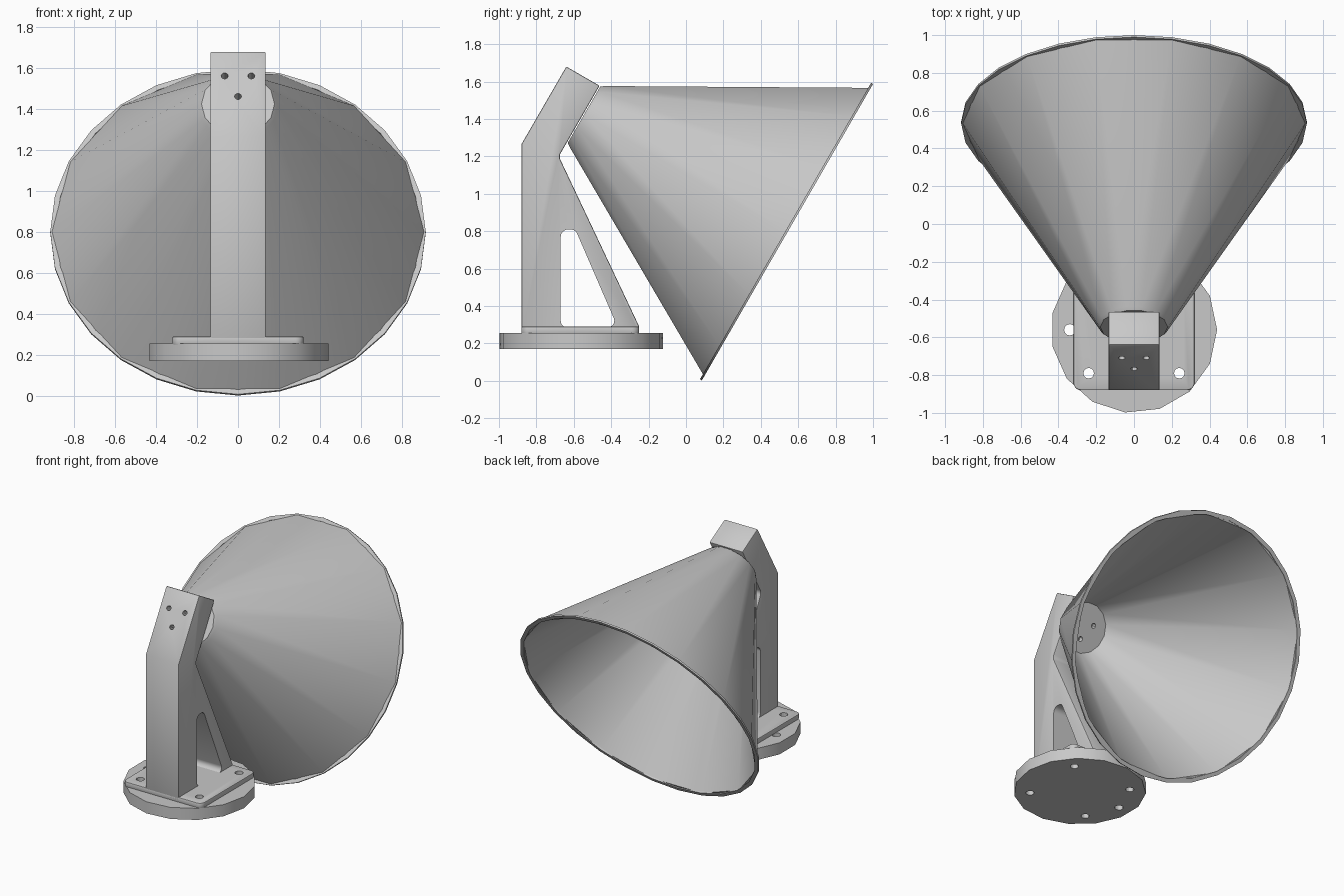
import bpy, bmesh
from math import pi, sin, cos, tan, radians
from mathutils import Vector, Matrix

if "Cube" in bpy.data.objects:
    bpy.data.objects.remove(bpy.data.objects["Cube"])

grey = bpy.data.materials.new("light_grey")
grey.use_nodes = True
COLOUR = (0.58, 0.58, 0.58, 1)
grey.diffuse_color = COLOUR
grey.node_tree.nodes["Principled BSDF"].inputs["Base Color"].default_value = COLOUR


def finish(bm, name):
    bmesh.ops.recalc_face_normals(bm, faces=bm.faces)
    me = bpy.data.meshes.new(name)
    bm.to_mesh(me)
    bm.free()
    me.materials.append(grey)
    ob = bpy.data.objects.new(name, me)
    bpy.context.collection.objects.link(ob)
    return ob


def rounded(points, segments=5):
    """Outline of (u, v, corner radius) points with the corners rounded."""
    out = []
    for i, (u, v, r) in enumerate(points):
        p = Vector((u, v))
        if r == 0:
            out.append(p)
            continue
        a = (Vector(points[i - 1][:2]) - p).normalized()
        b = (Vector(points[(i + 1) % len(points)][:2]) - p).normalized()
        half = a.angle(b) / 2
        centre = p + (a + b).normalized() * r / sin(half)
        start = (p + a * r / tan(half) - centre).normalized()
        end = (p + b * r / tan(half) - centre).normalized()
        for k in range(segments + 1):
            out.append(centre + start.slerp(end, k / segments) * r)
    return out


def prism(name, outline, low, high, place):
    """Extrude an outline; place turns (u, v, depth) into a position."""
    bm = bmesh.new()
    face = bm.faces.new([bm.verts.new(place(p.x, p.y, low)) for p in outline])
    top = bmesh.ops.extrude_face_region(bm, geom=[face], use_keep_orig=True)["geom"]
    shift = Vector(place(0, 0, high)) - Vector(place(0, 0, low))
    bmesh.ops.translate(bm, vec=shift, verts=[g for g in top if isinstance(g, bmesh.types.BMVert)])
    return finish(bm, name)


def lathe(name, profile, sides, matrix, closed=False):
    """Turn a profile of (radius, height) into a faceted solid with flat ends."""
    bm = bmesh.new()
    rings = [[bm.verts.new((r * cos(2 * pi * i / sides), r * sin(2 * pi * i / sides), h))
              for i in range(sides)] for r, h in profile]
    pairs = list(zip(rings, rings[1:]))
    if closed:
        pairs.append((rings[-1], rings[0]))
    else:
        bm.faces.new(rings[0])
        bm.faces.new(rings[-1])
    for a, b in pairs:
        for i in range(sides):
            j = (i + 1) % sides
            bm.faces.new((a[i], a[j], b[j], b[i]))
    bm.transform(matrix)
    return finish(bm, name)


def bake(ob):
    """Apply all modifiers."""
    graph = bpy.context.evaluated_depsgraph_get()
    me = bpy.data.meshes.new_from_object(ob.evaluated_get(graph))
    ob.modifiers.clear()
    ob.data = me


def bevel(ob, width):
    m = ob.modifiers.new("edge", 'BEVEL')
    m.width, m.segments, m.limit_method, m.angle_limit = width, 2, 'ANGLE', radians(40)
    bake(ob)


def cut(ob, cutters):
    for c in cutters:
        c.hide_render = True
        m = ob.modifiers.new("cut", 'BOOLEAN')
        m.operation, m.object, m.solver = 'DIFFERENCE', c, 'EXACT'
    bake(ob)


def drill(radius, length, matrix):
    return lathe("drill_cutter", [(radius, 0), (radius, length)], 12, matrix)


def flat(u, v, d):
    return (u, v, d)


def sideways(u, v, d):
    return (d, u, v)


# Round base and square foot plate, with screw holes
BASE_Y = -0.56
base = lathe("round_base", [(0.44, 0.17), (0.44, 0.255)], 15, Matrix.Translation((0, BASE_Y, 0)))
plate = prism("foot_plate", rounded([(-0.32, -0.88, 0.04), (0.32, -0.88, 0.04),
                                     (0.32, -0.25, 0.04), (-0.32, -0.25, 0.04)]), 0.25, 0.29, flat)
bevel(plate, 0.006)
screws = [drill(0.028, 0.4, Matrix.Translation((sx * 0.24, y, 0.05)))
          for sx in (-1, 1) for y in (-0.79, -0.33)]
cable_hole = drill(0.03, 0.4, Matrix.Translation((-0.34, BASE_Y, 0.05)))
cut(base, screws + [cable_hole])
cut(plate, screws)

# Bent support post with a sloping brace and a window
post = prism("support_post", rounded([(-0.88, 0.262, 0), (-0.88, 1.265, 0), (-0.64, 1.68, 0),
                                      (-0.462, 1.578, 0), (-0.68, 1.2, 0.04), (-0.25, 0.29, 0),
                                      (-0.25, 0.262, 0)]), -0.135, 0.135, sideways)
bevel(post, 0.007)
window = prism("window_cutter", rounded([(-0.67, 0.286, 0.035), (-0.67, 0.81, 0.04),
                                         (-0.592, 0.81, 0.04), (-0.365, 0.286, 0.035)]),
               -0.3, 0.3, sideways)

# Hollow cone, tilted downwards, with a thin lip
turn = Matrix.Rotation(radians(-120), 4, 'X')
tilt = Matrix.Translation((0, -0.54, 1.42)) @ turn
cone = lathe("cone_shell", [(0.178, -0.006), (0.192, 0.012), (0.91, 1.244), (0.896, 1.244),
                            (0.172, 0.03)], 14, tilt)
lip = lathe("cone_lip", [(0.888, 1.238), (0.915, 1.238), (0.915, 1.25), (0.888, 1.25)], 28, tilt, True)

# Bolt holes through the post head and the cone floor
bolts = [drill(0.017, 0.5, Matrix.Translation((x, y, z)) @ turn @ Matrix.Translation((0, 0, -0.15)))
         for x, y, z in ((-0.065, -0.709, 1.56), (0.065, -0.709, 1.56), (0, -0.767, 1.46))]
cut(post, [window] + bolts)
cut(cone, bolts)

for helper in screws + bolts + [cable_hole, window]:
    bpy.data.objects.remove(helper)

# Smooth the curved faces, keep the edges sharp
for ob in (base, plate, post, cone, lip):
    bpy.ops.object.select_all(action='DESELECT')
    ob.select_set(True)
    bpy.context.view_layer.objects.active = ob
    bpy.ops.object.shade_smooth_by_angle(angle=radians(30))
